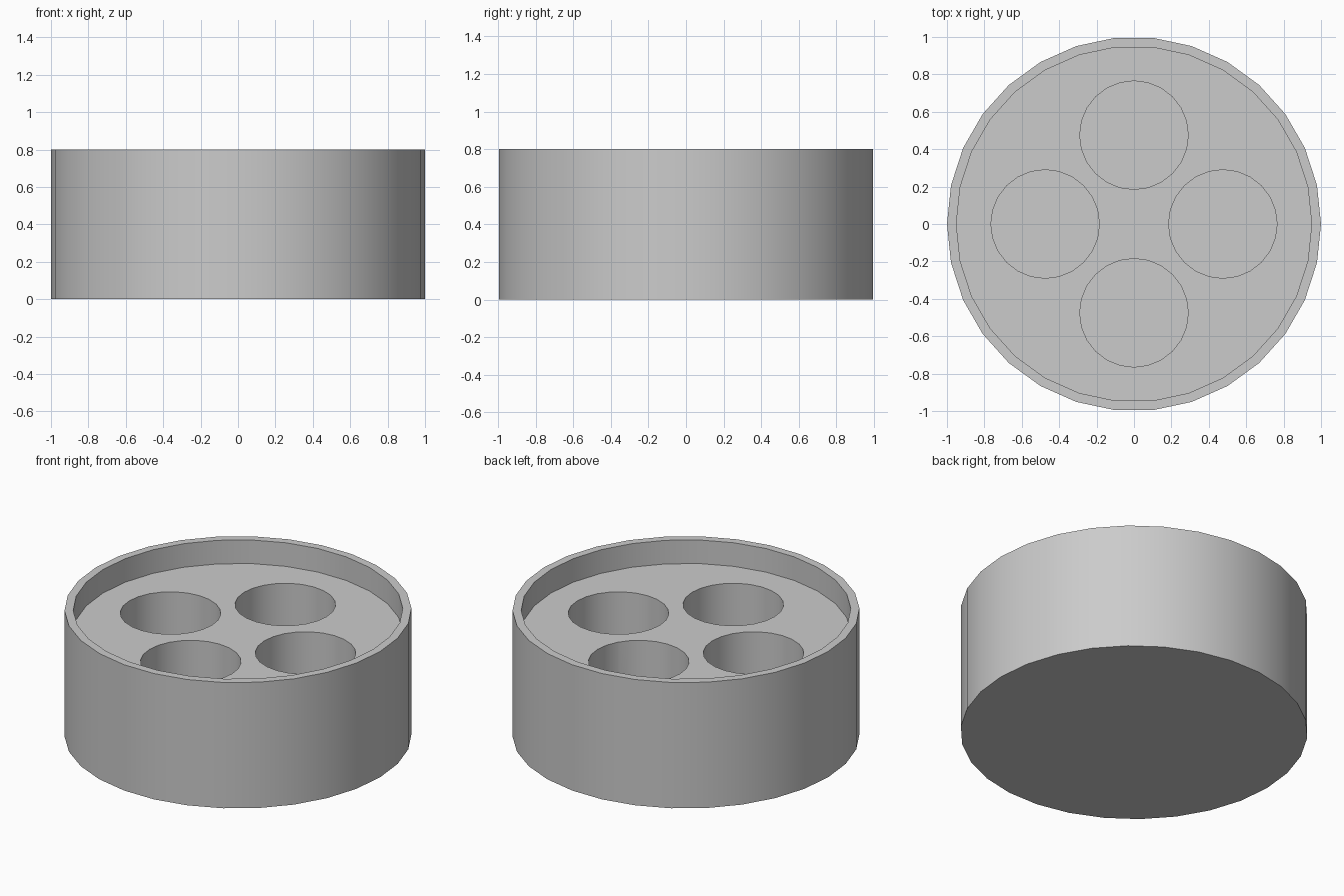
import bpy
from math import cos, sin, radians

if "Cube" in bpy.data.objects:
    bpy.data.objects.remove(bpy.data.objects["Cube"], do_unlink=True)

HEIGHT = 0.8
TRAY_Z = 0.65        # floor of the shallow recess
POCKET_Z = 0.06      # floor of the four round pockets
POCKET_RADIUS = 0.29
POCKET_OFFSET = 0.475

grey = bpy.data.materials.new("plain grey")
grey.use_nodes = True
colour = (0.6, 0.6, 0.6, 1)
grey.diffuse_color = colour
grey.node_tree.nodes["Principled BSDF"].inputs["Base Color"].default_value = colour


def cylinder(name, radius, bottom, top, sides, x=0, y=0):
    """Upright cylinder with its first corner on the +x axis."""
    bpy.ops.mesh.primitive_cylinder_add(
        vertices=sides, radius=radius, depth=top - bottom,
        location=(x, y, (bottom + top) / 2))
    obj = bpy.context.object
    obj.name = name
    # the primitive starts on +y: turn it so a corner lies on +x
    obj.rotation_euler.z = radians(-90)
    bpy.ops.object.transform_apply(location=True, rotation=True, scale=True)
    obj.data.materials.append(grey)
    return obj


# Outer drum
body = cylinder("round_holder", 1, 0, HEIGHT, 30)

# Shallow recess inside the rim, then four deep pockets in its floor
cutters = [cylinder("recess_cutter", 0.95, TRAY_Z, HEIGHT + 0.2, 30)]
for i in range(4):
    a = radians(90 * i)
    cutters.append(cylinder("pocket_cutter", POCKET_RADIUS, POCKET_Z, TRAY_Z + 0.1,
                            24, POCKET_OFFSET * cos(a), POCKET_OFFSET * sin(a)))

bpy.ops.object.select_all(action="DESELECT")
body.select_set(True)
bpy.context.view_layer.objects.active = body
for cutter in cutters:
    cutter.hide_render = True
    cut = body.modifiers.new("cut", "BOOLEAN")
    cut.operation = "DIFFERENCE"
    cut.solver = "EXACT"
    cut.object = cutter
    bpy.ops.object.modifier_apply(modifier=cut.name)
    bpy.data.objects.remove(cutter, do_unlink=True)

# Smooth walls with crisp rims
bpy.ops.object.shade_smooth_by_angle(angle=radians(30))
